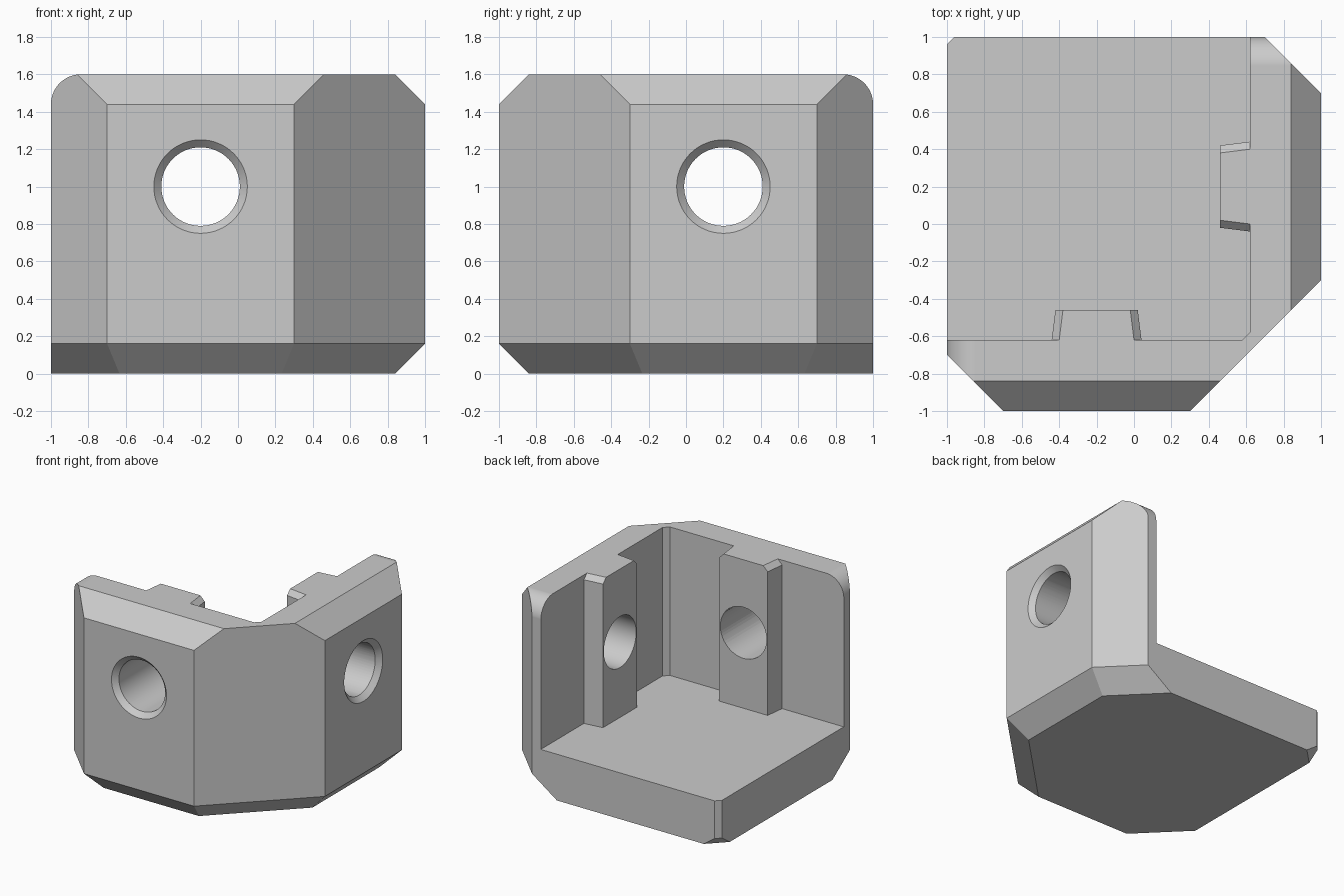
import bpy, bmesh
from math import sin, cos, pi, sqrt
from mathutils import Matrix, Vector

cube = bpy.data.objects.get("Cube")
if cube:
    bpy.data.objects.remove(cube, do_unlink=True)

HEIGHT, CHAMFER, WALL = 1.6, 0.16, 0.62
R2 = sqrt(2)

grey = bpy.data.materials.new("light grey")
grey.use_nodes = True
colour = (0.6, 0.6, 0.6, 1)
grey.diffuse_color = colour
grey.node_tree.nodes["Principled BSDF"].inputs["Base Color"].default_value = colour


def to_object(name, bm):
    bmesh.ops.recalc_face_normals(bm, faces=bm.faces)
    mesh = bpy.data.meshes.new(name)
    bm.to_mesh(mesh)
    bm.free()
    obj = bpy.data.objects.new(name, mesh)
    bpy.context.collection.objects.link(obj)
    mesh.materials.append(grey)
    return obj


def mirrored(planes):
    """Add each plane's twin across the bracket's diagonal."""
    return list(dict.fromkeys(planes + [(-y, -x, z, d) for x, y, z, d in planes]))


def convex(name, planes):
    """Trim a big block by planes (nx, ny, nz, d), keeping n.p <= d."""
    bm = bmesh.new()
    bmesh.ops.create_cube(bm, size=6)
    for x, y, z, d in planes:
        n = Vector((x, y, z))
        bmesh.ops.bisect_plane(bm, geom=bm.verts[:] + bm.edges[:] + bm.faces[:],
                               plane_co=n * (d / n.length_squared), plane_no=n,
                               clear_outer=True)
        rim = [e for e in bm.edges if e.is_boundary]
        bmesh.ops.holes_fill(bm, edges=rim, sides=0)
    return to_object(name, bm)


def subtract(target, cutter):
    mod = target.modifiers.new("cut", "BOOLEAN")
    mod.operation, mod.solver, mod.object = "DIFFERENCE", "EXACT", cutter
    bpy.context.view_layer.objects.active = target
    bpy.ops.object.modifier_apply(modifier=mod.name)
    bpy.data.objects.remove(cutter, do_unlink=True)


def cone(name, r1, r2, depth, matrix):
    bm = bmesh.new()
    bmesh.ops.create_cone(bm, cap_ends=True, segments=64, radius1=r1, radius2=r2,
                          depth=depth, matrix=matrix)
    return to_object(name, bm)


# Outer block: sides, cut corners, chamfers
outer = [
    (0, 0, -1, 0), (0, 0, 1, HEIGHT),
    (0, -1, 0, 1), (0, 1, 0, 1),
    (-1, -1, 0, 1.7), (1, -1, 0, 1.3), (-1, 1, 0, 1.96),
    (0, -1, 1, 1 + HEIGHT - CHAMFER),
    (0, -1, -1, 1 - CHAMFER),
    (-1, -1, -R2, 1.7 - CHAMFER * R2),
    (1, -1, -R2, 1.3 - CHAMFER * R2),
    (-1, 1, -R2, 1.96 - 0.07 * R2),
]
# Rounded top corners at the free wall ends
steps = 16
for i in range(1, steps):
    a = i / steps * pi / 2
    outer.append((-cos(a), 0, sin(a),
                  (1 - CHAMFER) * cos(a) + (HEIGHT - CHAMFER) * sin(a) + CHAMFER))
bracket = convex("corner_bracket", mirrored(outer))

# Hollow inside, with a small bevel in the inner corner
cavity = convex("cavity", mirrored([
    (0, -1, 0, WALL), (0, 1, 0, 1.5), (1, -1, 0, 2 * WALL - 0.04),
    (0, 0, -1, -0.38), (0, 0, 1, 1.9)]))

# Drafted ribs with chamfered tops, left standing on both walls
draft = 0.125
rib = [(0, 1, 0, -0.46), (0, -1, 0, 0.8), (0, 0, -1, -0.2), (0, 0, 1, 1.64)]
for s in (-1, 1):
    edge = 0.24 - 0.2 * s - WALL * draft
    rib += [(s, draft, 0, edge), (s, draft, 1, edge + HEIGHT - 0.04)]
subtract(cavity, convex("front_rib", rib))
subtract(cavity, convex("side_rib", [(-y, -x, z, d) for x, y, z, d in rib]))
subtract(bracket, cavity)

# Countersunk through holes in both walls
for axis, place in (("X", lambda t: (-0.2, -t, 1)), ("Y", lambda t: (t, 0.2, 1))):
    turn = Matrix.Rotation(-pi / 2, 4, axis)
    subtract(bracket, cone("bore", 0.21, 0.21, 1.2, Matrix.Translation(place(0.8)) @ turn))
    subtract(bracket, cone("countersink", 0.27, 0.19, 0.08,
                           Matrix.Translation(place(0.98)) @ turn))

# Smooth rounds and bores, crisp edges elsewhere
bpy.ops.object.select_all(action="DESELECT")
bracket.select_set(True)
bpy.context.view_layer.objects.active = bracket
bpy.ops.object.shade_smooth_by_angle(angle=0.35)
weighted = bracket.modifiers.new("weighted_normals", "WEIGHTED_NORMAL")
weighted.keep_sharp = True
